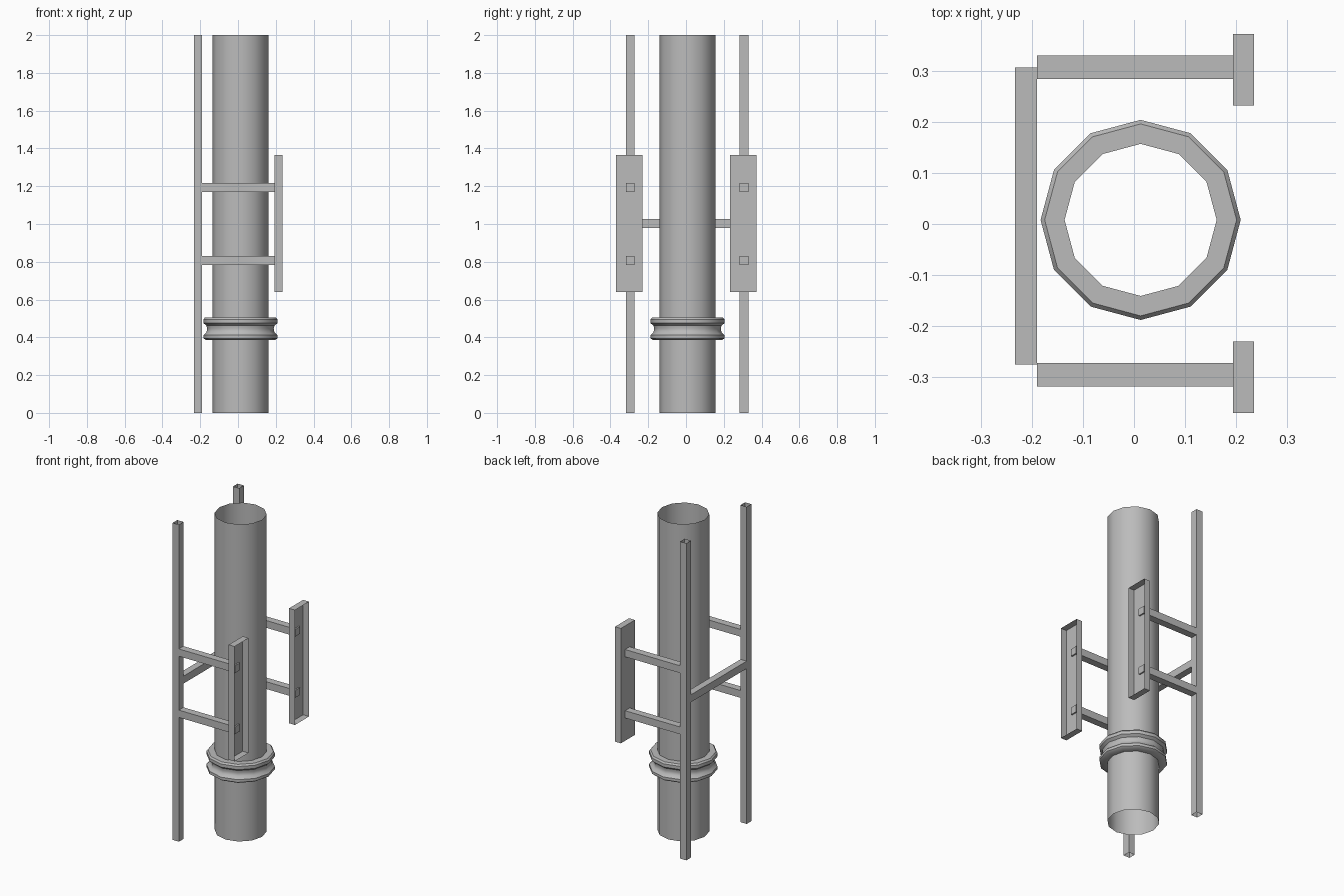
import bpy, bmesh, math

cube = bpy.data.objects.get("Cube")
if cube:
    bpy.data.objects.remove(cube)

grey = bpy.data.materials.new("plain_grey")
grey.use_nodes = True
colour = (0.5, 0.5, 0.5, 1)
grey.diffuse_color = colour
grey.node_tree.nodes["Principled BSDF"].inputs["Base Color"].default_value = colour


def finish(name, bm, smooth=False):
    mesh = bpy.data.meshes.new(name)
    bm.to_mesh(mesh)
    bm.free()
    mesh.materials.append(grey)
    obj = bpy.data.objects.new(name, mesh)
    bpy.context.collection.objects.link(obj)
    if smooth:
        bpy.ops.object.select_all(action='DESELECT')
        obj.select_set(True)
        bpy.context.view_layer.objects.active = obj
        bpy.ops.object.shade_smooth_by_angle(angle=math.radians(35))
    return obj


def box(name, low, high, open_axis=None, open_sides=()):
    """Box between two corners, leaving out the faces on the open sides."""
    bm = bmesh.new()
    bmesh.ops.create_cube(bm, size=1)
    for v in bm.verts:
        for i in range(3):
            v.co[i] = (low[i] + high[i]) / 2 + v.co[i] * (high[i] - low[i])
    bm.normal_update()
    gone = [f for f in bm.faces
            if any(f.normal[open_axis] * s > 0.9 for s in open_sides)]
    bmesh.ops.delete(bm, geom=gone, context='FACES_ONLY')
    return finish(name, bm)


def lathe(name, profile, sides=12, centre=(0.013, 0.008)):
    """Turn a (radius, height) profile, listed upwards, round a vertical axis."""
    bm = bmesh.new()
    rings = []
    for r, z in profile:
        angles = [math.tau * k / sides for k in range(sides)]
        rings.append([bm.verts.new((centre[0] + r * math.cos(a),
                                    centre[1] + r * math.sin(a), z)) for a in angles])
    for a, b in zip(rings, rings[1:]):
        for k in range(sides):
            n = (k + 1) % sides
            bm.faces.new((a[k], a[n], b[n], b[k]))
    return finish(name, bm, smooth=True)


# Central open pipe and its grooved collar
lathe("main_pipe", [(0.149, 0), (0.149, 2)])
lathe("pipe_collar", [(0.149, 0.385), (0.185, 0.387), (0.196, 0.395), (0.196, 0.412),
                      (0.18, 0.427), (0.176, 0.445), (0.18, 0.462), (0.196, 0.475),
                      (0.196, 0.495), (0.188, 0.505), (0.149, 0.505)])

# Each side: hollow post, two arms and a tray open towards the left
for side, y, tray_y in (("front", -0.295, -0.3), ("back", 0.307, 0.302)):
    h = 0.023
    box(side + "_post", (-0.233, y - h, 0), (-0.19, y + h, 2), 2, (-1, 1))
    box(side + "_tray", (0.194, tray_y - 0.07, 0.64), (0.235, tray_y + 0.07, 1.365), 0, (1,))
    for level, z in (("lower", 0.807), ("upper", 1.193)):
        box(f"{side}_{level}_arm", (-0.19, y - h, z - h), (0.203, y + h, z + h))

# Bar joining the two posts
box("cross_bar", (-0.233, -0.275, 0.98), (-0.19, 0.307, 1.027))
